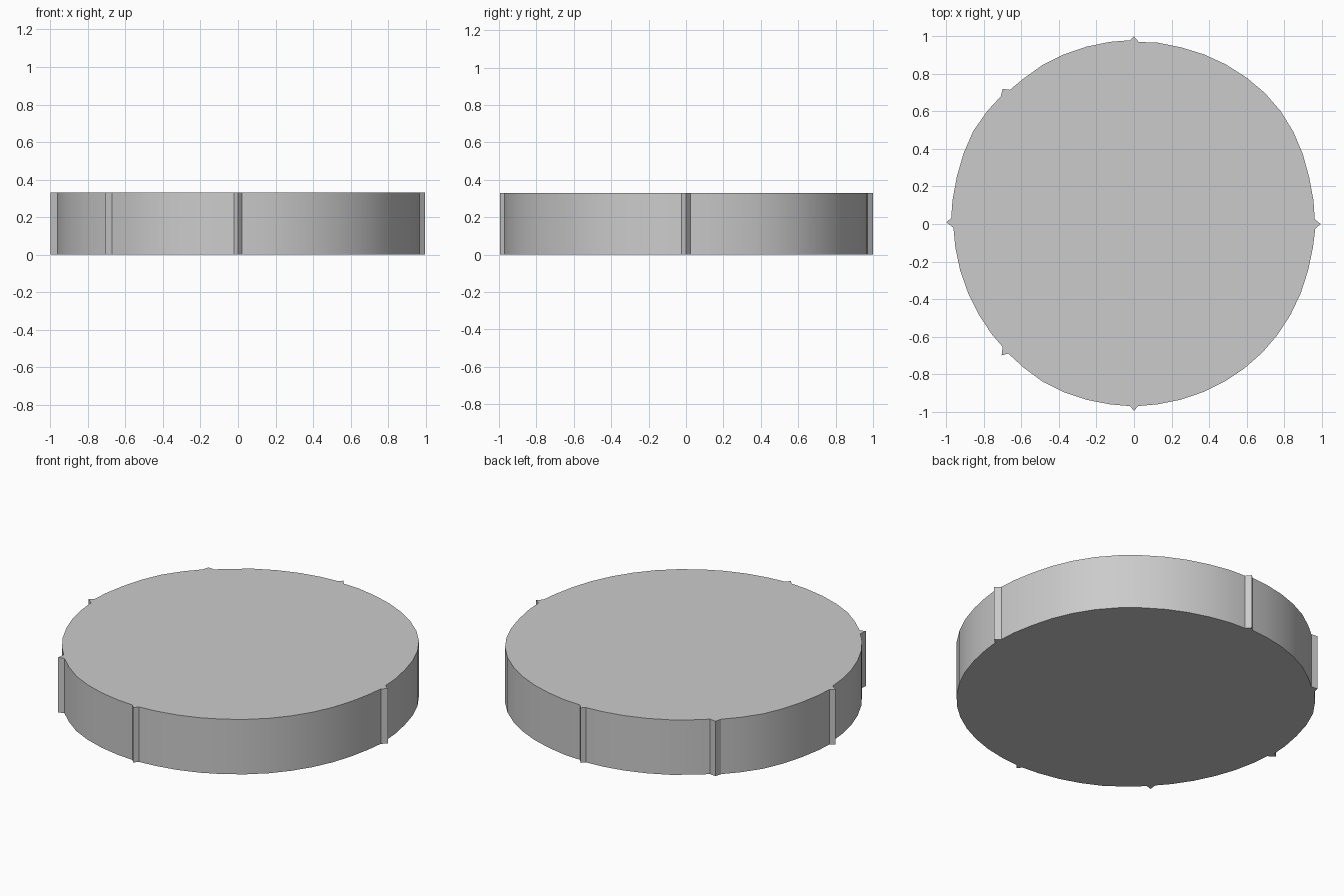
import bpy, bmesh
from math import radians, degrees, atan2, cos, sin

if "Cube" in bpy.data.objects:
    bpy.data.objects.remove(bpy.data.objects["Cube"])

HEIGHT = 0.33

# Slightly uneven rim: (angle in degrees, radius)
RIM = [(0, .963), (15, .966), (30, .981), (41, .988), (60, .981), (75, .974),
       (90, .974), (95, .979), (120, .977), (133, .970), (136, .983), (149, .990),
       (165, .977), (178, .974), (182, .961), (205, .957), (226, .960),
       (240, .971), (270, .969), (315, .968), (345, .960), (360, .963)]

# Small ridges on the rim: base, tip, base
RIDGES = [
    [(.966, -.025), (.995, 0), (.963, .025)],
    [(.025, .970), (0, 1.0), (-.02, .979)],
    [(-.66, .715), (-.70, .72), (-.71, .68)],
    [(-.974, .03), (-1.0, .01), (-.962, -.02)],
    [(-.70, -.655), (-.705, -.70), (-.67, -.69)],
    [(-.022, -.970), (0, -.995), (.022, -.970)],
]


def rim_radius(a):
    for (a0, r0), (a1, r1) in zip(RIM, RIM[1:]):
        if a0 <= a <= a1:
            return r0 + (r1 - r0) * (a - a0) / (a1 - a0)


def angle(p):
    return degrees(atan2(p[1], p[0])) % 360


# Outline: rim points plus ridge points, sorted by angle
outline = [p for ridge in RIDGES for p in ridge]
ridge_angles = [angle(r[1]) for r in RIDGES]
for i in range(48):
    a = i * 7.5
    if all(abs((a - t + 180) % 360 - 180) > 3 for t in ridge_angles):
        r = rim_radius(a)
        outline.append((r * cos(radians(a)), r * sin(radians(a))))
outline.sort(key=angle)

# Extruded disc
bm = bmesh.new()
base = bm.faces.new([bm.verts.new((x, y, 0)) for x, y in outline])
top = bmesh.ops.extrude_face_region(bm, geom=[base], use_keep_orig=True)
bmesh.ops.translate(bm, vec=(0, 0, HEIGHT),
                    verts=[v for v in top["geom"] if isinstance(v, bmesh.types.BMVert)])
bmesh.ops.recalc_face_normals(bm, faces=bm.faces)
mesh = bpy.data.meshes.new("ridged_disc")
bm.to_mesh(mesh)
bm.free()
disc = bpy.data.objects.new("ridged_disc", mesh)
bpy.context.collection.objects.link(disc)
bpy.context.view_layer.objects.active = disc
disc.select_set(True)
bpy.ops.object.shade_smooth_by_angle(angle=radians(25))
